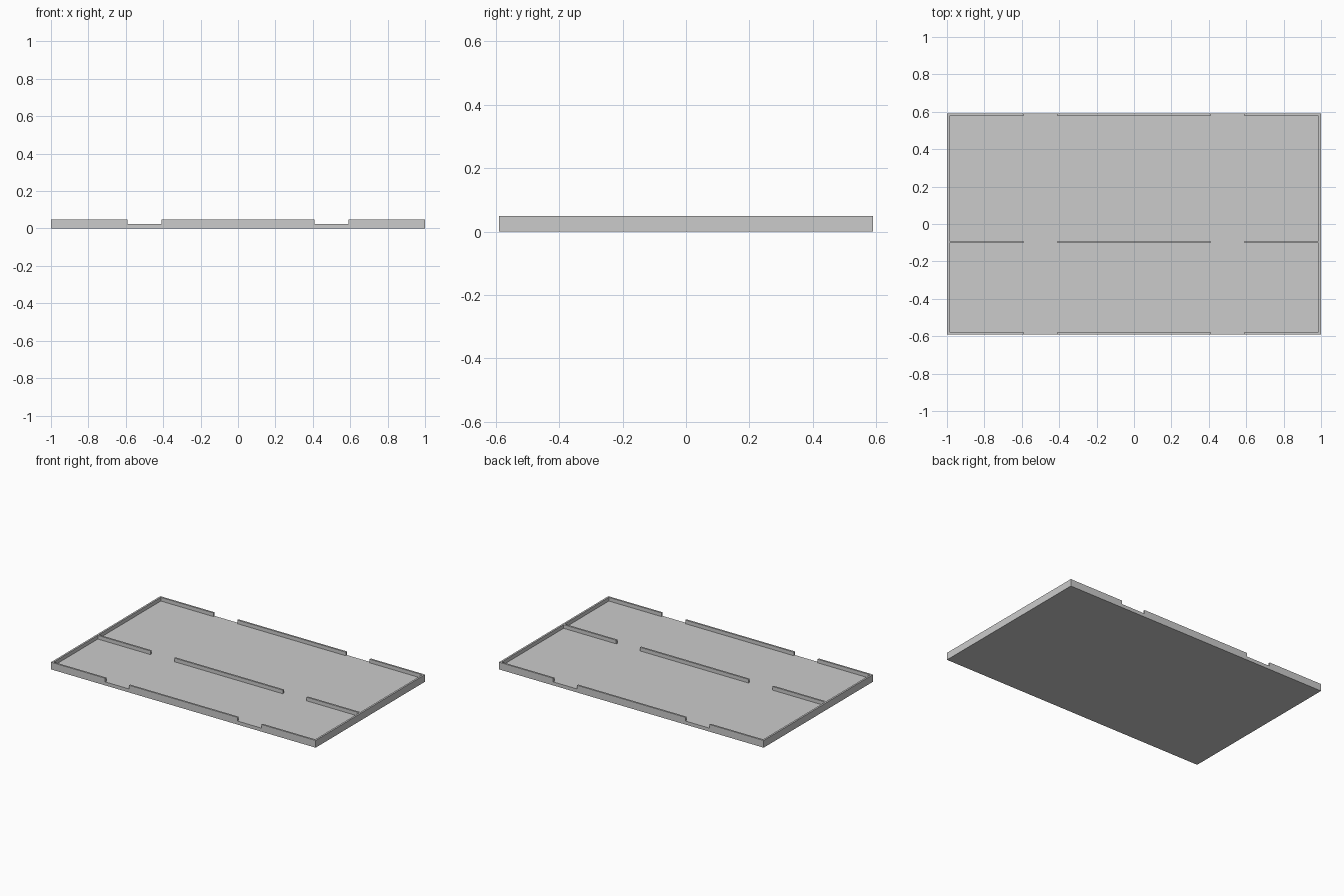
import bpy
import bmesh
import math

default_cube = bpy.data.objects.get("Cube")
if default_cube:
    bpy.data.objects.remove(default_cube, do_unlink=True)

# Overall sizes
HALF_X, HALF_Y = 1.0, 0.59
WALL = 0.0125
FLOOR, HEIGHT = 0.024, 0.049
GAP_IN, GAP_OUT = 0.41, 0.59
DIVIDER_Y = -0.096

grey = bpy.data.materials.new("light_grey")
grey.use_nodes = True
colour = (0.6, 0.6, 0.6, 1)
grey.diffuse_color = colour
grey.node_tree.nodes["Principled BSDF"].inputs["Base Color"].default_value = colour

# Plan lines of the walls and the gaps
half_lines = [GAP_IN, GAP_OUT, HALF_X - WALL, HALF_X]
x_lines = [-x for x in reversed(half_lines)] + half_lines
y_lines = [-HALF_Y, WALL - HALF_Y, DIVIDER_Y - WALL / 2,
           DIVIDER_Y + WALL / 2, HALF_Y - WALL, HALF_Y]


def is_wall(face):
    """End walls are whole; the long walls and the divider have two gaps."""
    centre = face.calc_center_median()
    x, y = abs(centre.x), centre.y
    if x > HALF_X - WALL:
        return True
    in_long_wall = abs(y) > HALF_Y - WALL or abs(y - DIVIDER_Y) < WALL / 2
    return in_long_wall and not GAP_IN < x < GAP_OUT


def raise_faces(bm, faces, height):
    result = bmesh.ops.extrude_face_region(bm, geom=faces, use_keep_orig=False)
    for item in result["geom"]:
        if isinstance(item, bmesh.types.BMVert):
            item.co.z = height
    return [f for f in result["geom"] if isinstance(f, bmesh.types.BMFace)]


# Floor slab laid out on the plan lines
bm = bmesh.new()
grid = [[bm.verts.new((x, y, FLOOR)) for x in x_lines] for y in y_lines]
for low, high in zip(grid, grid[1:]):
    for i in range(len(x_lines) - 1):
        bm.faces.new((low[i], low[i + 1], high[i + 1], high[i]))
top_faces = list(bm.faces)

# Underside and slab edges
border = [e for e in bm.edges if e.is_boundary]
skirt = bmesh.ops.extrude_edge_only(bm, edges=border)["geom"]
for v in skirt:
    if isinstance(v, bmesh.types.BMVert):
        v.co.z = 0
bmesh.ops.holes_fill(bm, edges=[e for e in bm.edges if e.is_boundary], sides=0)

# Rim walls and divider rise out of the slab
wall_faces = [f for f in top_faces if is_wall(f)]
old_faces = [f for f in wall_faces]
raise_faces(bm, wall_faces, HEIGHT)
leftover = [f for f in old_faces if f.is_valid
            and abs(f.calc_center_median().z - FLOOR) < 0.001]
bmesh.ops.delete(bm, geom=leftover, context="FACES")

bmesh.ops.recalc_face_normals(bm, faces=bm.faces)
bmesh.ops.dissolve_limit(bm, angle_limit=math.radians(1),
                         verts=bm.verts, edges=bm.edges)
# Keep the faces simple so that the outline around the gaps fills cleanly
bmesh.ops.triangulate(bm, faces=[f for f in bm.faces if len(f.verts) > 4])

mesh = bpy.data.meshes.new("divided_tray")
bm.to_mesh(mesh)
bm.free()
mesh.materials.append(grey)
tray = bpy.data.objects.new("divided_tray", mesh)
bpy.context.collection.objects.link(tray)
